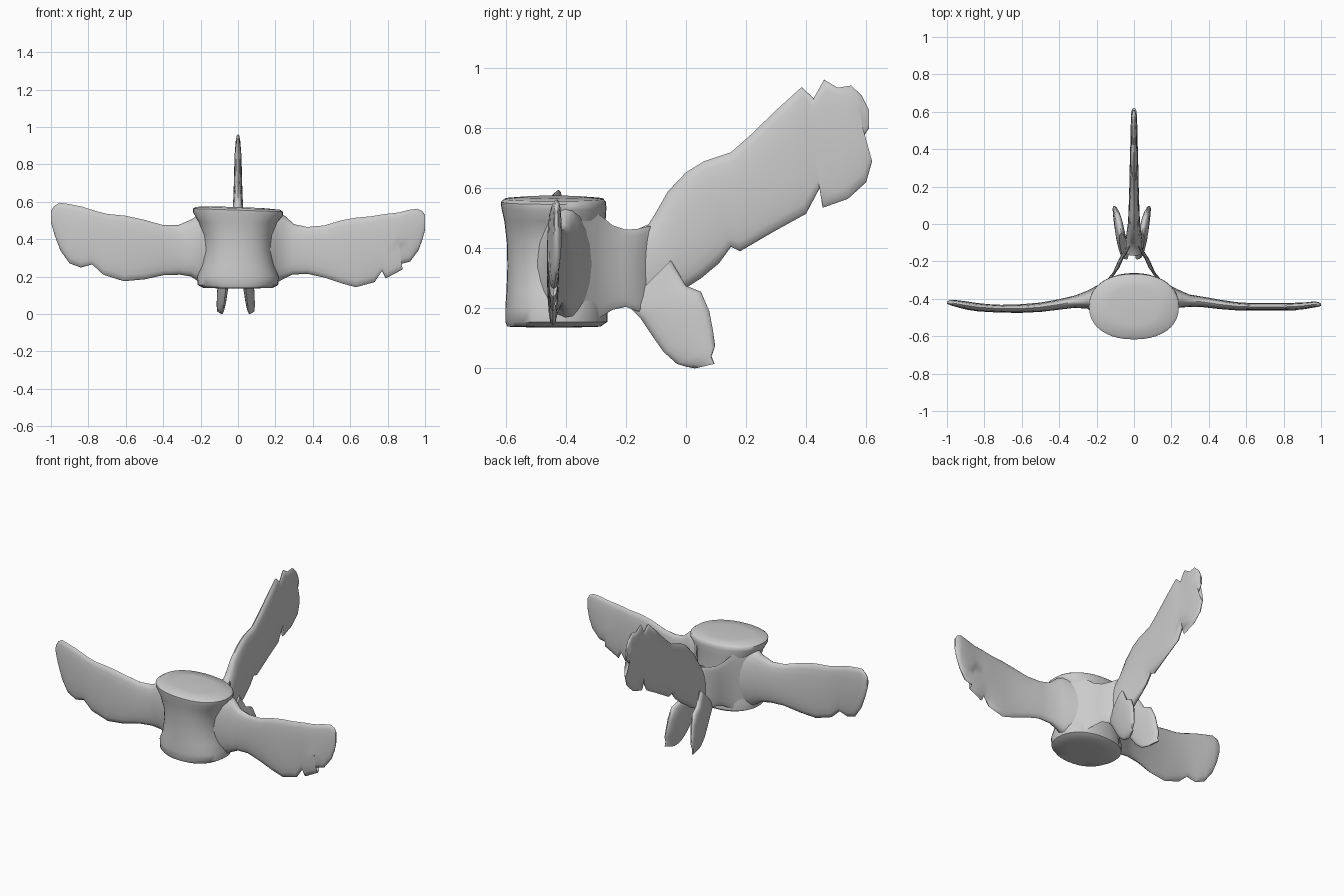
import bpy, bmesh, math
from mathutils import Vector


def loft(name, rings, angle=50):
    """Skin a list of equal-length point rings and cap both ends."""
    bm = bmesh.new()
    rows = [[bm.verts.new(p) for p in ring] for ring in rings]
    n = len(rows[0])
    for a, b in zip(rows, rows[1:]):
        for i in range(n):
            j = (i + 1) % n
            bm.faces.new((a[i], a[j], b[j], b[i]))
    bm.faces.new(rows[0][::-1])
    bm.faces.new(rows[-1])
    bmesh.ops.recalc_face_normals(bm, faces=bm.faces[:])
    me = bpy.data.meshes.new(name)
    bm.to_mesh(me)
    bm.free()
    ob = bpy.data.objects.new(name, me)
    bpy.context.collection.objects.link(ob)
    bpy.ops.object.select_all(action='DESELECT')
    ob.select_set(True)
    bpy.context.view_layer.objects.active = ob
    bpy.ops.object.shade_smooth_by_angle(angle=math.radians(angle))
    return ob


def power(v, e):
    return math.copysign(abs(v) ** e, v)


def blade(name, stations, normal, n=20):
    """Thin plate: each station is (edge point, opposite edge point, half thickness)."""
    normal = Vector(normal).normalized()
    rings = []
    for a, b, t in stations:
        a, b = Vector(a), Vector(b)
        mid, half = (a + b) / 2, (a - b) / 2
        rings.append([mid + half * math.cos(k) + normal * t * power(math.sin(k), 0.75)
                      for k in (2 * math.pi * i / n for i in range(n))])
    return loft(name, rings)


# Drum-shaped body: z, half width, front y, back y
body = [(0.137, 0.10, -0.53, -0.35), (0.139, 0.185, -0.595, -0.285), (0.155, 0.215, -0.602, -0.262),
        (0.20, 0.218, -0.602, -0.262), (0.26, 0.195, -0.598, -0.268), (0.34, 0.182, -0.595, -0.27),
        (0.42, 0.187, -0.597, -0.27), (0.49, 0.21, -0.605, -0.268), (0.535, 0.24, -0.615, -0.265),
        (0.555, 0.24, -0.617, -0.267), (0.565, 0.225, -0.605, -0.275), (0.571, 0.13, -0.54, -0.34)]
rings = []
for z, w, f, b in body:
    ring = []
    for i in range(40):
        k = 2 * math.pi * i / 40
        x = w * power(math.cos(k), 0.9)
        y = (f + b) / 2 + (b - f) / 2 * power(math.sin(k), 0.9)
        ring.append((x, y, z - (0.035 * x if z > 0.5 else 0)))
    rings.append(ring)
loft("body", rings)

# Side wings: top x, top z, bottom x, bottom z, centre y, half thickness
right = [(0.15, 0.545, 0.15, 0.15, -0.41, 0.10), (0.20, 0.545, 0.19, 0.155, -0.405, 0.075),
         (0.25, 0.525, 0.23, 0.18, -0.40, 0.048), (0.30, 0.48, 0.29, 0.21, -0.41, 0.033),
         (0.37, 0.465, 0.37, 0.215, -0.417, 0.028), (0.46, 0.473, 0.46, 0.195, -0.43, 0.025),
         (0.55, 0.50, 0.55, 0.165, -0.44, 0.022), (0.63, 0.515, 0.63, 0.143, -0.443, 0.020),
         (0.71, 0.522, 0.73, 0.17, -0.443, 0.020), (0.76, 0.53, 0.77, 0.23, -0.443, 0.020),
         (0.79, 0.535, 0.79, 0.19, -0.443, 0.020), (0.84, 0.54, 0.88, 0.238, -0.442, 0.020),
         (0.87, 0.545, 0.86, 0.265, -0.44, 0.020), (0.91, 0.556, 0.92, 0.28, -0.437, 0.018),
         (0.96, 0.563, 0.965, 0.34, -0.43, 0.016), (0.985, 0.55, 0.987, 0.40, -0.43, 0.013),
         (1.0, 0.53, 1.0, 0.45, -0.432, 0.006)]
left = [(0.15, 0.545, 0.15, 0.15, -0.41, 0.10), (0.20, 0.54, 0.20, 0.165, -0.405, 0.075),
        (0.25, 0.505, 0.25, 0.20, -0.405, 0.048), (0.32, 0.475, 0.31, 0.21, -0.415, 0.033),
        (0.40, 0.475, 0.40, 0.207, -0.43, 0.028), (0.50, 0.503, 0.50, 0.185, -0.445, 0.025),
        (0.60, 0.525, 0.61, 0.175, -0.452, 0.023), (0.70, 0.535, 0.72, 0.21, -0.453, 0.021),
        (0.76, 0.55, 0.78, 0.265, -0.45, 0.021), (0.83, 0.573, 0.84, 0.248, -0.445, 0.022),
        (0.90, 0.587, 0.90, 0.27, -0.435, 0.022), (0.955, 0.595, 0.95, 0.34, -0.425, 0.018),
        (0.985, 0.575, 0.98, 0.42, -0.42, 0.014), (1.0, 0.55, 1.0, 0.49, -0.42, 0.006)]
for name, side, table in (("wing_right", 1, right), ("wing_left", -1, left)):
    blade(name, [((side * tx, y, tz), (side * bx, y, bz), t)
                 for tx, tz, bx, bz, y, t in table], (0, 1, 0))

# Rear fin: top y, top z, bottom y, bottom z, half thickness
fin = [(-0.17, 0.46, -0.12, 0.20, 0.045), (-0.125, 0.48, -0.05, 0.23, 0.045),
       (-0.10, 0.52, 0.0, 0.268, 0.04), (-0.06, 0.59, 0.05, 0.30, 0.033),
       (0.0, 0.653, 0.11, 0.35, 0.030), (0.06, 0.69, 0.15, 0.405, 0.028),
       (0.15, 0.72, 0.18, 0.39, 0.026), (0.22, 0.782, 0.30, 0.46, 0.024),
       (0.30, 0.86, 0.40, 0.515, 0.022), (0.385, 0.937, 0.445, 0.60, 0.020),
       (0.425, 0.90, 0.455, 0.535, 0.018), (0.46, 0.962, 0.54, 0.565, 0.018),
       (0.505, 0.935, 0.60, 0.62, 0.017), (0.55, 0.942, 0.62, 0.69, 0.015),
       (0.585, 0.91, 0.575, 0.75, 0.013), (0.61, 0.86, 0.61, 0.80, 0.006)]
blade("rear_fin", [((0, ty, tz), (0, by, bz), t) for ty, tz, by, bz, t in fin], (1, 0, 0))

# Arch walls around the canal: x, y, top z, bottom z, half thickness
arch = [(0.165, -0.33, 0.54, 0.15, 0.04), (0.125, -0.285, 0.51, 0.17, 0.03),
        (0.095, -0.245, 0.477, 0.195, 0.022), (0.075, -0.20, 0.462, 0.205, 0.022),
        (0.052, -0.16, 0.465, 0.19, 0.028), (0.025, -0.12, 0.475, 0.19, 0.03)]
# Lower rear flaps: front y, front z, rear y, rear z, x, half thickness
flap = [(-0.19, 0.22, -0.05, 0.36, 0.045, 0.02), (-0.185, 0.20, 0.0, 0.275, 0.055, 0.025),
        (-0.15, 0.165, 0.05, 0.255, 0.065, 0.025), (-0.11, 0.105, 0.078, 0.19, 0.072, 0.023),
        (-0.075, 0.055, 0.09, 0.125, 0.078, 0.020), (-0.03, 0.015, 0.097, 0.075, 0.084, 0.015),
        (0.0, 0.006, 0.085, 0.04, 0.086, 0.012), (0.03, 0.0, 0.095, 0.015, 0.088, 0.005)]
for name, s in (("right", 1), ("left", -1)):
    blade("arch_wall_" + name, [((s * x, y, tz), (s * x, y, bz), t)
                                for x, y, tz, bz, t in arch], (s * 0.8, -0.6, 0))
    shift = -0.012
    blade("lower_flap_" + name, [((s * (x - 0.015) + shift, fy, fz), (s * (x + 0.01) + shift, ry, rz), t)
                                 for fy, fz, ry, rz, x, t in flap], (1, 0, 0))
